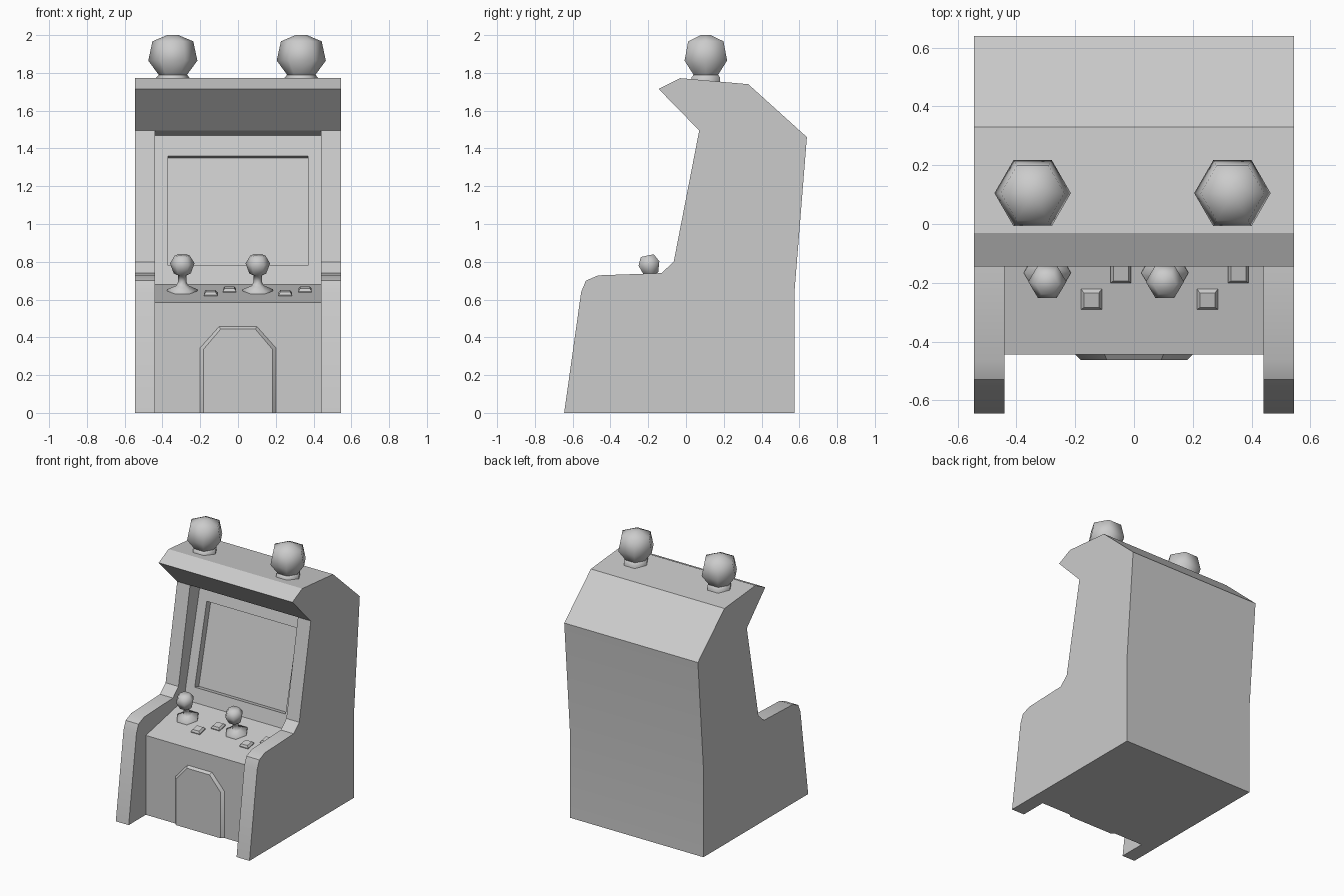
import bpy, bmesh, math
from mathutils import Vector

if "Cube" in bpy.data.objects:
    bpy.data.objects.remove(bpy.data.objects["Cube"])


def loft(name, rings, angle=30):
    """Closed solid from a stack of equal-sized point rings."""
    bm = bmesh.new()
    loops = [[bm.verts.new(p) for p in ring] for ring in rings]
    n = len(loops[0])
    for a, b in zip(loops, loops[1:]):
        for i in range(n):
            bm.faces.new((a[i], a[(i + 1) % n], b[(i + 1) % n], b[i]))
    bm.faces.new(loops[0])
    bm.faces.new(loops[-1])
    bmesh.ops.recalc_face_normals(bm, faces=bm.faces)
    mesh = bpy.data.meshes.new(name)
    bm.to_mesh(mesh)
    bm.free()
    obj = bpy.data.objects.new(name, mesh)
    bpy.context.collection.objects.link(obj)
    smooth(obj, angle)
    return obj


def smooth(obj, angle):
    bpy.ops.object.select_all(action='DESELECT')
    obj.select_set(True)
    bpy.context.view_layer.objects.active = obj
    bpy.ops.object.shade_smooth_by_angle(angle=math.radians(angle))


def prism(name, profile, half):
    """Extrude a (y, z) profile across x."""
    return loft(name, [[(x, y, z) for y, z in profile] for x in (-half, half)])


def revolve(name, profile, sides, loc, tilt=0.0, phase=0.0, angle=30):
    """Low-poly turned part from (radius, height) pairs."""
    rings = [[(r * math.cos(phase + math.tau * i / sides),
               r * math.sin(phase + math.tau * i / sides), h)
              for i in range(sides)] for r, h in profile]
    obj = loft(name, rings, angle)
    obj.location = loc
    obj.rotation_euler.x = tilt
    return obj


def cut(target, cutter):
    cutter.hide_render = True
    mod = target.modifiers.new("cut", 'BOOLEAN')
    mod.object = cutter
    mod.operation = 'DIFFERENCE'
    mod.solver = 'EXACT'
    bpy.context.view_layer.objects.active = target
    bpy.ops.object.modifier_apply(modifier=mod.name)
    bpy.data.objects.remove(cutter)


# Cabinet: full-width side silhouette
cabinet = prism("cabinet", [
    (-0.645, 0), (-0.555, 0.64), (-0.53, 0.70), (-0.465, 0.728), (-0.13, 0.74),
    (-0.065, 0.80), (0.07, 1.495), (-0.145, 1.715), (-0.03, 1.772),
    (0.33, 1.74), (0.64, 1.46), (0.575, 0.65), (0.575, 0)], 0.545)

# Recess between the side panels: front, control deck, screen panel
deck_front, deck_back = Vector((-0.445, 0.585)), Vector((0.0, 0.68))
panel_top = Vector((0.19, 1.468))
cut(cabinet, prism("front_recess_cutter", [
    (-0.8, -0.1), (-0.445, -0.1), deck_front, deck_back, panel_top,
    (-0.05, 1.522), (-0.8, 1.522)], 0.44))

# Sunken screen
slope = (panel_top - deck_back).normalized()
inward = Vector((slope.y, -slope.x))
low = deck_back + slope * ((0.78 - deck_back.y) / slope.y)
high = deck_back + slope * ((1.36 - deck_back.y) / slope.y)
cut(cabinet, prism("screen_cutter", [
    low - inward * 0.05, low + inward * 0.05,
    high + inward * 0.05, high - inward * 0.05], 0.37))
smooth(cabinet, 30)

# Coin door with bevelled edge
def door_ring(w, shoulder, top_w, top, y):
    half = [(w, 0), (w, shoulder), (top_w, top)]
    return [(x, y, z) for x, z in half] + [(-x, y, z) for x, z in half[::-1]]

loft("coin_door", [door_ring(0.20, 0.345, 0.10, 0.457, -0.44),
                   door_ring(0.20, 0.345, 0.10, 0.457, -0.445),
                   door_ring(0.182, 0.337, 0.092, 0.443, -0.463)])

# Controls sit square to the sloping deck
deck_slope = (deck_back.y - deck_front.y) / (deck_back.x - deck_front.x)
tilt = math.atan(deck_slope)


def on_deck(x, y):
    return (x, y, deck_front.y + (y - deck_front.x) * deck_slope)


for x in (-0.295, 0.105):
    revolve("joystick", [
        (0.08, -0.01), (0.08, 0.01), (0.032, 0.03), (0.022, 0.05), (0.022, 0.085),
        (0.045, 0.095), (0.065, 0.15), (0.04, 0.192)],
        6, on_deck(x, -0.165), tilt, angle=65)

for x, y in ((-0.145, -0.255), (-0.045, -0.165), (0.25, -0.255), (0.355, -0.165)):
    revolve("button", [(0.05, -0.01), (0.05, 0.006), (0.036, 0.02)],
            4, on_deck(x, y), tilt, phase=math.pi / 4)

# Roof lamps
for x in (-0.345, 0.335):
    revolve("roof_lamp", [
        (0.088, -0.02), (0.088, 0.015), (0.075, 0.03), (0.13, 0.105),
        (0.108, 0.207), (0.03, 0.24)],
        6, (x, 0.105, 1.76), angle=65)
